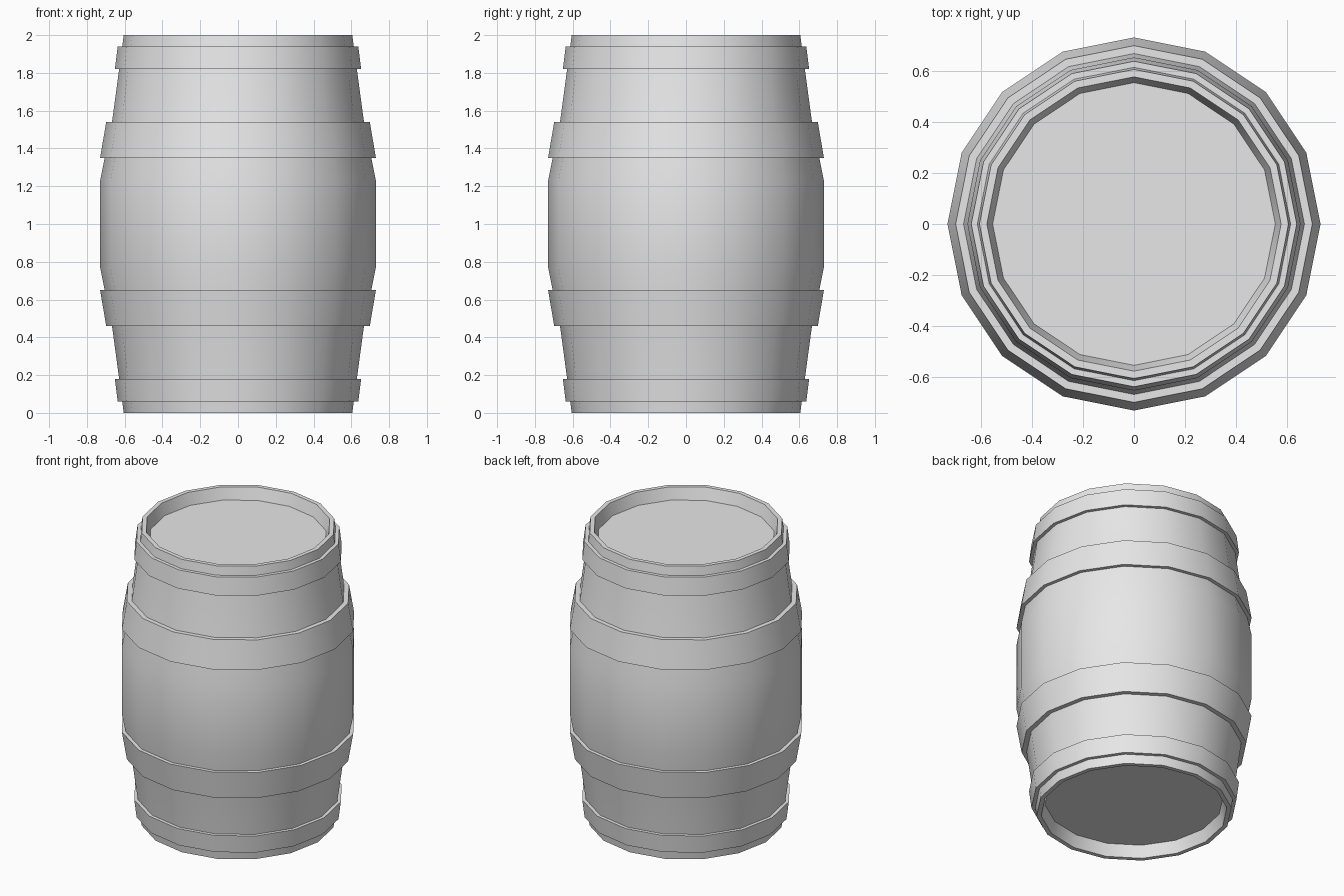
import bpy, bmesh, math

if "Cube" in bpy.data.objects:
    bpy.data.objects.remove(bpy.data.objects["Cube"], do_unlink=True)

SIDES = 16
HEIGHT = 2.0

grey = bpy.data.materials.new("plain grey")
grey.use_nodes = True
grey.diffuse_color = (0.8, 0.8, 0.8, 1)
grey.node_tree.nodes["Principled BSDF"].inputs["Base Color"].default_value = (0.8, 0.8, 0.8, 1)


def lathe(name, profile, closed):
    """Spin (radius, z) points round z; a closed profile makes a ring, an open one gets end caps."""
    bm = bmesh.new()
    rings = []
    for r, z in profile:
        angles = [math.tau * i / SIDES for i in range(SIDES)]
        rings.append([bm.verts.new((r * math.cos(a), r * math.sin(a), z)) for a in angles])
    pairs = list(zip(rings, rings[1:]))
    if closed:
        pairs.append((rings[-1], rings[0]))
    else:
        bm.faces.new(rings[0])
        bm.faces.new(rings[-1])
    for low, high in pairs:
        for i in range(SIDES):
            j = (i + 1) % SIDES
            bm.faces.new((low[i], low[j], high[j], high[i]))
    bmesh.ops.recalc_face_normals(bm, faces=bm.faces)
    mesh = bpy.data.meshes.new(name)
    bm.to_mesh(mesh)
    bm.free()
    mesh.materials.append(grey)
    obj = bpy.data.objects.new(name, mesh)
    bpy.context.collection.objects.link(obj)
    bpy.ops.object.select_all(action="DESELECT")
    obj.select_set(True)
    bpy.context.view_layer.objects.active = obj
    bpy.ops.object.shade_smooth_by_angle(angle=math.radians(30))
    return obj


def flip(profile):
    """Mirror a profile about mid height."""
    return [(r, HEIGHT - z) for r, z in reversed(profile)]


# Barrel body: recessed head, rim and bulging staves, mirrored top to bottom
half = [(0.553, 0.08), (0.576, 0), (0.605, 0), (0.667, 0.46), (0.73, 0.77)]
lathe("barrel_body", half + flip(half), closed=False)

# Hoops: outer wall follows the staves, inner wall is buried in them
hoops = {
    "end_hoop": [(0.59, 0.06), (0.637, 0.06), (0.652, 0.18), (0.60, 0.18)],
    "middle_hoop": [(0.64, 0.46), (0.698, 0.46), (0.73, 0.65), (0.68, 0.65)],
}
for name, profile in hoops.items():
    lathe("lower_" + name, profile, closed=True)
    lathe("upper_" + name, flip(profile), closed=True)
